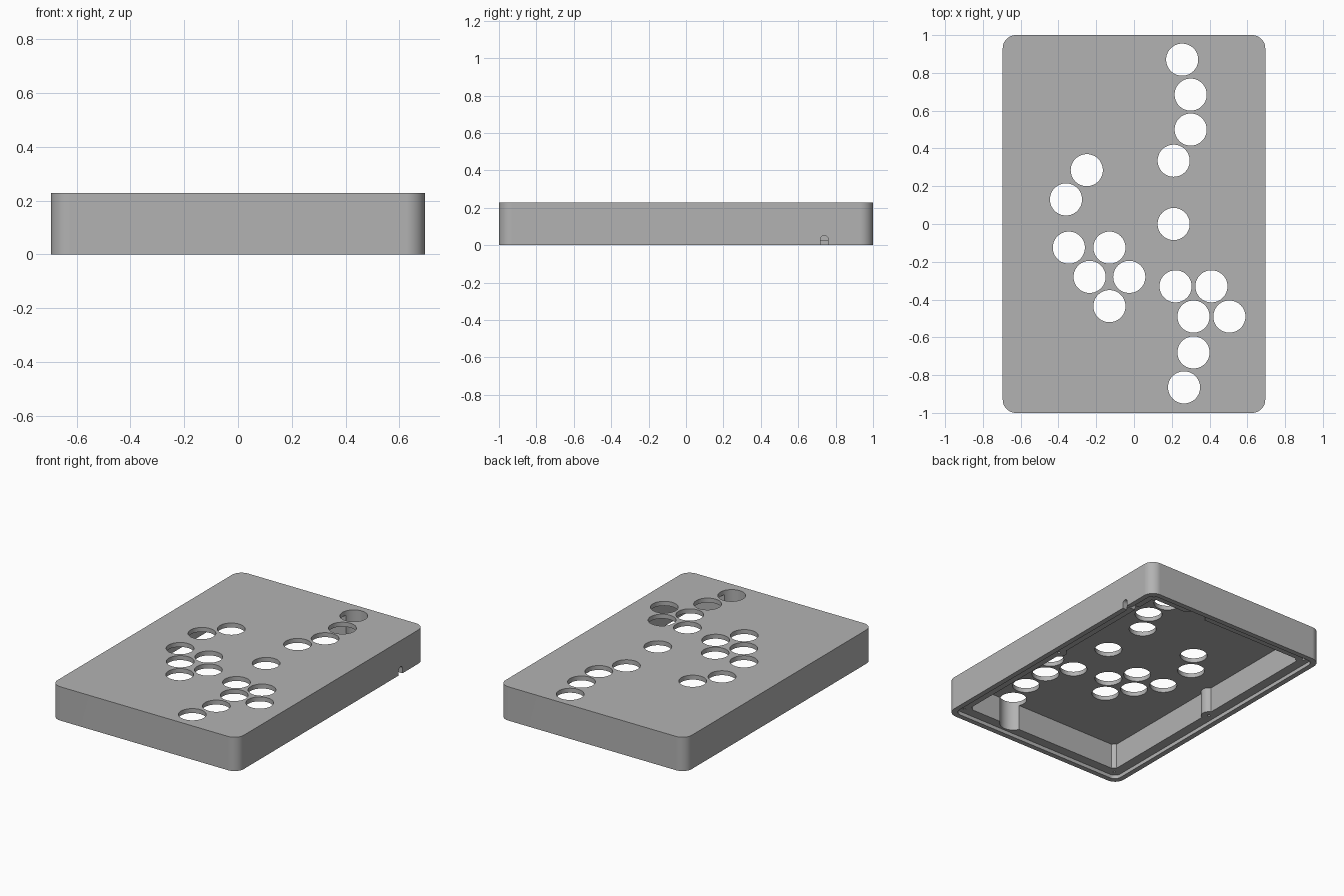
import bpy, bmesh
from math import sin, cos, pi, radians
from mathutils import Matrix

cube = bpy.data.objects.get("Cube")
if cube:
    bpy.data.objects.remove(cube, do_unlink=True)

WIDTH, LENGTH, HEIGHT = 1.39, 2.0, 0.228
LIP, RECESS = 0.035, 0.025
CEILING = HEIGHT - 0.03

grey = bpy.data.materials.new("plastic_grey")
grey.use_nodes = True
grey.diffuse_color = (0.45, 0.45, 0.45, 1)
grey.node_tree.nodes["Principled BSDF"].inputs["Base Color"].default_value = (0.45, 0.45, 0.45, 1)


def circle(cx, cy, r, n=48):
    return [(cx + r * cos(2 * pi * i / n), cy + r * sin(2 * pi * i / n)) for i in range(n)]


def rounded_rect(w, l, r, n=12):
    pts = []
    for k, (sx, sy) in enumerate([(1, 1), (-1, 1), (-1, -1), (1, -1)]):
        for i in range(n + 1):
            a = pi / 2 * (k + i / n)
            pts.append((sx * (w / 2 - r) + r * cos(a), sy * (l / 2 - r) + r * sin(a)))
    return pts


def prisms(name, outlines, z0, z1, matrix=None):
    """One object holding an extruded solid for every outline."""
    bm = bmesh.new()
    for pts in outlines:
        low = [bm.verts.new((x, y, z0)) for x, y in pts]
        high = [bm.verts.new((x, y, z1)) for x, y in pts]
        bm.faces.new(low[::-1])
        bm.faces.new(high)
        for i in range(len(pts)):
            j = (i + 1) % len(pts)
            bm.faces.new((low[i], low[j], high[j], high[i]))
    if matrix:
        bm.transform(matrix)
    bmesh.ops.recalc_face_normals(bm, faces=bm.faces)
    mesh = bpy.data.meshes.new(name)
    bm.to_mesh(mesh)
    bm.free()
    mesh.materials.append(grey)
    obj = bpy.data.objects.new(name, mesh)
    bpy.context.collection.objects.link(obj)
    return obj


def apply(obj, mod):
    bpy.ops.object.select_all(action="DESELECT")
    bpy.context.view_layer.objects.active = obj
    obj.select_set(True)
    bpy.ops.object.modifier_apply(modifier=mod.name)


def combine(obj, tool, operation="DIFFERENCE"):
    tool.hide_render = True
    mod = obj.modifiers.new("combine", "BOOLEAN")
    mod.operation, mod.solver, mod.object = operation, "EXACT", tool
    apply(obj, mod)
    bpy.data.objects.remove(tool, do_unlink=True)


# Case shell, open below, with a thick inner wall
case = prisms("controller_case", [rounded_rect(WIDTH, LENGTH, 0.07)], 0, HEIGHT)
combine(case, prisms("cavity", [rounded_rect(1.19, 1.8, 0.02, 3)], -0.1, CEILING))

# Screw bosses at the corners and the middle of the long sides
screws = [(sx * 0.615, y) for sx in (-1, 1) for y in (-0.925, 0, 0.925)]
combine(case, prisms("bosses", [circle(x, y, 0.05, 32) for x, y in screws], 0.01, CEILING + 0.01), "UNION")

# Recess for the bottom plate, and pilot holes
combine(case, prisms("recess", [rounded_rect(WIDTH - 2 * LIP, LENGTH - 2 * LIP, 0.045)], -0.1, RECESS))
combine(case, prisms("pilot_holes", [circle(x, y, 0.009, 16) for x, y in screws], -0.05, 0.13))

# Button holes
buttons = [(0.255, 0.87), (0.3, 0.685), (0.3, 0.5), (0.21, 0.335), (0.21, 0),
           (0.22, -0.33), (0.41, -0.33), (0.315, -0.49), (0.505, -0.49),
           (0.315, -0.68), (0.265, -0.865), (-0.25, 0.285), (-0.36, 0.13),
           (-0.345, -0.125), (-0.13, -0.125), (-0.235, -0.28), (-0.025, -0.28), (-0.13, -0.435)]
combine(case, prisms("button_holes", [circle(x, y, 0.085, 64) for x, y in buttons], -0.2, 0.4))

# Round-topped cable slot through the right wall
arch = [(0.74 + 0.02 * cos(pi * i / 12), 0.032 + 0.02 * sin(pi * i / 12)) for i in range(13)]
arch += [(0.72, -0.05), (0.76, -0.05)]
to_side = Matrix(((0, 0, 1, 0), (1, 0, 0, 0), (0, 1, 0, 0), (0, 0, 0, 1)))
combine(case, prisms("cable_slot", [arch], 0.55, 0.8, to_side))

# Smooth round walls, crisp edges
bpy.ops.object.select_all(action="DESELECT")
case.select_set(True)
bpy.context.view_layer.objects.active = case
bpy.ops.object.shade_smooth_by_angle(angle=radians(30))
weighted = case.modifiers.new("weighted_normals", "WEIGHTED_NORMAL")
weighted.keep_sharp = True
